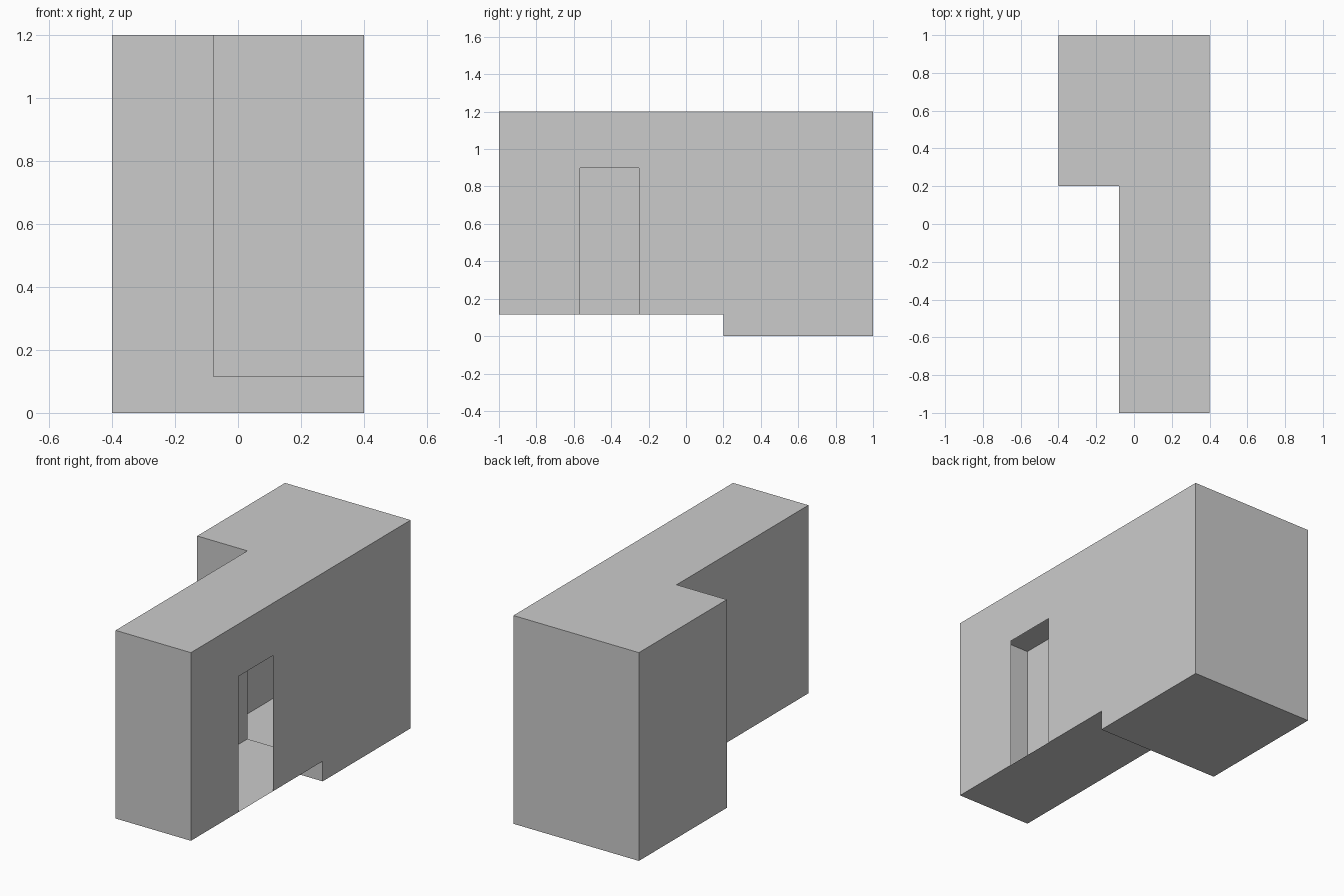
import bpy, bmesh

if "Cube" in bpy.data.objects:
    bpy.data.objects.remove(bpy.data.objects["Cube"])

# Main dimensions
L, R = -0.4, 0.4           # outer sides
FRONT, BACK = -1.0, 1.0
WING = -0.08               # left side of the narrow wing
STEP = 0.2                 # where the wing meets the main block
BASE, TOP = 0.116, 1.2     # raised wing floor, flat roof
D0, D1, DTOP = -0.566, -0.251, 0.898   # doorway

bm = bmesh.new()


def panel(axis, at, points):
    """Flat sheet perpendicular to an axis, outlined by 2D points."""
    coords = []
    for p in points:
        c = list(p)
        c.insert(axis, at)
        coords.append(bm.verts.new(c))
    bm.faces.new(coords)


def rect(a0, b0, a1, b1):
    return [(a0, b0), (a1, b0), (a1, b1), (a0, b1)]


# Right wall, notched by the doorway and the floor step
panel(0, R, [(FRONT, BASE), (D0, BASE), (D0, DTOP), (D1, DTOP), (D1, BASE),
             (STEP, BASE), (STEP, 0), (BACK, 0), (BACK, TOP), (FRONT, TOP)])
# Left walls of wing and main block
panel(0, WING, rect(FRONT, BASE, STEP, TOP))
panel(0, L, rect(STEP, 0, BACK, TOP))
# Front of wing, back wall, and L-shaped shoulder around the wing opening
panel(1, FRONT, rect(WING, BASE, R, TOP))
panel(1, BACK, rect(L, 0, R, TOP))
panel(1, STEP, [(L, 0), (R, 0), (R, BASE), (WING, BASE), (WING, TOP), (L, TOP)])
# Floors and L-shaped roof
panel(2, BASE, [(WING, FRONT), (R, FRONT), (R, D0), (R, D1), (R, STEP), (WING, STEP)])
panel(2, 0, rect(L, STEP, R, BACK))
panel(2, TOP, [(WING, FRONT), (R, FRONT), (R, BACK), (L, BACK), (L, STEP), (WING, STEP)])

# Weld the sheets into one hollow shell
bmesh.ops.remove_doubles(bm, verts=bm.verts[:], dist=0.0001)
bmesh.ops.recalc_face_normals(bm, faces=bm.faces[:])

mesh = bpy.data.meshes.new("building_shell")
bm.to_mesh(mesh)
bm.free()
bpy.context.collection.objects.link(bpy.data.objects.new("building_shell", mesh))
